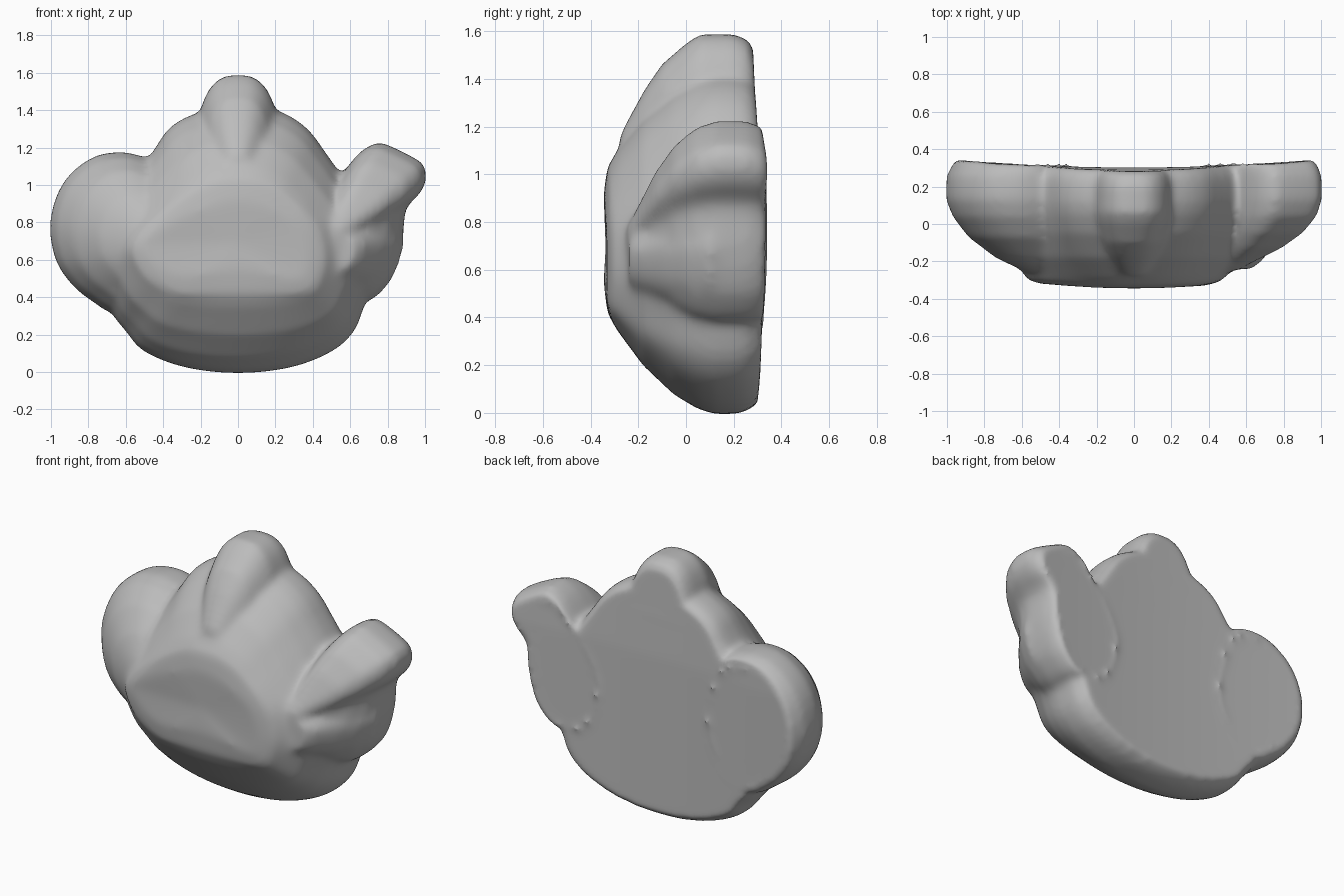
import bpy, bmesh
from mathutils import Vector

if "Cube" in bpy.data.objects:
    bpy.data.objects.remove(bpy.data.objects["Cube"])


def shrink(outline, old, new, s):
    """Scaled copy of an outline, moved from one centre to another."""
    return [(new[0] + (x - old[0]) * s, new[1] + (z - old[1]) * s) for x, z in outline]


def rounded(pts, steps=4):
    """Closed smooth curve through the points."""
    out, n = [], len(pts)
    for i in range(n):
        a, b, c, d = (Vector(pts[(i + k) % n]) for k in (-1, 0, 1, 2))
        for s in range(steps):
            u = s / steps
            out.append(tuple(.5 * (2 * b + (c - a) * u + (2 * a - 5 * b + 4 * c - d) * u * u
                                   + (3 * b - a - 3 * c + d) * u ** 3)))
    return out


def loft(bm, rim, core, layers):
    """Closed pillow: each layer (y, t) blends the rim (t=0) into the front core (t=1)."""
    rim, core = rounded(rim), rounded(core)
    rings = []
    for y, t in layers:
        ring = []
        for a, b in zip(rim, core):
            x, z = a[0] + (b[0] - a[0]) * t, a[1] + (b[1] - a[1]) * t
            dome = .1 * x * x if y < -.25 else 0
            ring.append(bm.verts.new((x, y + dome, z)))
        rings.append(ring)
    n = len(rim)
    for r0, r1 in zip(rings, rings[1:]):
        for i in range(n):
            j = (i + 1) % n
            bm.faces.new((r0[i], r0[j], r1[j], r1[i]))
    for ring in (rings[0], rings[-1]):
        c = bm.verts.new(sum((v.co for v in ring), Vector()) / n)
        for i in range(n):
            bm.faces.new((ring[i], ring[(i + 1) % n], c))


bm = bmesh.new()

# Pot body with domed lid
body = [(0, -.005), (.28, .025), (.5, .11), (.62, .22), (.68, .37), (.75, .55), (.72, .8), (.6, .98),
        (.47, 1.17), (.36, 1.31), (.2, 1.4), (0, 1.41), (-.2, 1.39), (-.36, 1.31), (-.46, 1.17),
        (-.6, .98), (-.72, .8), (-.75, .55), (-.68, .33), (-.6, .22), (-.5, .11), (-.28, .025)]
belly = [(0, .42), (.15, .42), (.28, .42), (.38, .43), (.43, .48), (.46, .6), (.43, .75), (.36, .85),
         (.28, .92), (.2, .98), (.1, 1.02), (0, 1.03), (-.1, 1.02), (-.2, .98), (-.31, .92),
         (-.42, .84), (-.52, .75), (-.57, .65), (-.5, .52), (-.4, .45), (-.3, .42), (-.15, .42)]
loft(bm, body, belly, [(.31, .6), (.315, .35), (.30, .14), (.26, .03), (.2, 0), (.12, 0), (.05, .05),
                       (-.05, .19), (-.18, .48), (-.29, .83), (-.33, 1), (-.345, 1.3)])

# Rounded handle lump on the left
handle = [(-.48, 1.12), (-.56, 1.165), (-.65, 1.175), (-.77, 1.15), (-.89, 1.065), (-.97, .94), (-1.005, .77),
          (-.97, .59), (-.88, .46), (-.78, .38), (-.67, .32), (-.5, .36), (-.36, .6), (-.38, .9)]
loft(bm, handle, shrink(handle, (-.66, .77), (-.47, .69), .27),
     [(.312, .8), (.325, .45), (.342, .2), (.32, .08), (.26, .01), (.2, 0), (.13, 0), (.04, .08),
      (-.07, .27), (-.18, .6), (-.28, .9), (-.31, 1.1)])

# Spout
spout = [(.4, .8), (.54, 1.03), (.62, 1.14), (.68, 1.195), (.75, 1.225), (.82, 1.205), (.95, 1.14),
         (.995, 1.1), (1.005, 1.03), (.975, .96), (.91, .89), (.89, .83), (.88, .7), (.85, .57),
         (.8, .47), (.69, .38), (.5, .4), (.4, .6)]
loft(bm, spout, shrink(spout, (.7, .85), (.54, .74), .3),
     [(.312, .7), (.325, .35), (.344, .16), (.32, .07), (.26, .01), (.2, 0), (.13, 0), (.04, .08),
      (-.05, .28), (-.13, .58), (-.21, 1), (-.25, 1.2)])

# Swollen base under the spout
base = [(.88, .75), (.86, .58), (.79, .47), (.68, .42), (.55, .5), (.55, .75), (.7, .85)]
loft(bm, base, shrink(base, (.7, .64), (.55, .64), .5),
     [(.2, .1), (.1, 0), (0, .2), (-.1, .5), (-.2, .85), (-.24, 1.05)])

# Lid knob, fading forward into the lid
knob = [(.2, 1.38), (.175, 1.47), (.13, 1.54), (.06, 1.582), (-.06, 1.582), (-.13, 1.54), (-.175, 1.47),
        (-.2, 1.38), (-.18, 1.25), (0, 1.2), (.18, 1.25)]
loft(bm, knob, shrink(knob, (0, 1.4), (0, 1.13), .35),
     [(.28, .6), (.295, .25), (.26, .06), (.2, 0), (.06, 0), (0, .1), (-.1, .32),
      (-.17, .58), (-.24, .9), (-.28, 1.1)])

bmesh.ops.recalc_face_normals(bm, faces=bm.faces)
mesh = bpy.data.meshes.new("teapot")
bm.to_mesh(mesh)
bm.free()
teapot = bpy.data.objects.new("teapot", mesh)
bpy.context.collection.objects.link(teapot)
grey = bpy.data.materials.new("plain grey")
grey.diffuse_color = (.5, .5, .5, 1)
grey.use_nodes = True
grey.node_tree.nodes["Principled BSDF"].inputs["Base Color"].default_value = grey.diffuse_color
mesh.materials.append(grey)
bpy.context.view_layer.objects.active = teapot
teapot.select_set(True)

# Fuse the parts into one skin
fuse = teapot.modifiers.new("fuse", 'REMESH')
fuse.mode = 'VOXEL'
fuse.voxel_size = .02
bpy.ops.object.modifier_apply(modifier="fuse")

# Press the back into one shallow dish
for v in teapot.data.vertices:
    if v.co.y > .27 and v.normal.y > .6:
        dish = .302 + .045 * v.co.x ** 2 - .04 * max(0, v.co.z - 1)
        inside = min(1, (v.normal.y - .6) / .3)
        v.co.y += (dish - v.co.y) * inside

# Soften everything
soften = teapot.modifiers.new("soften", 'SMOOTH')
soften.factor = .5
soften.iterations = 11
bpy.ops.object.modifier_apply(modifier="soften")
bpy.ops.object.shade_smooth()
